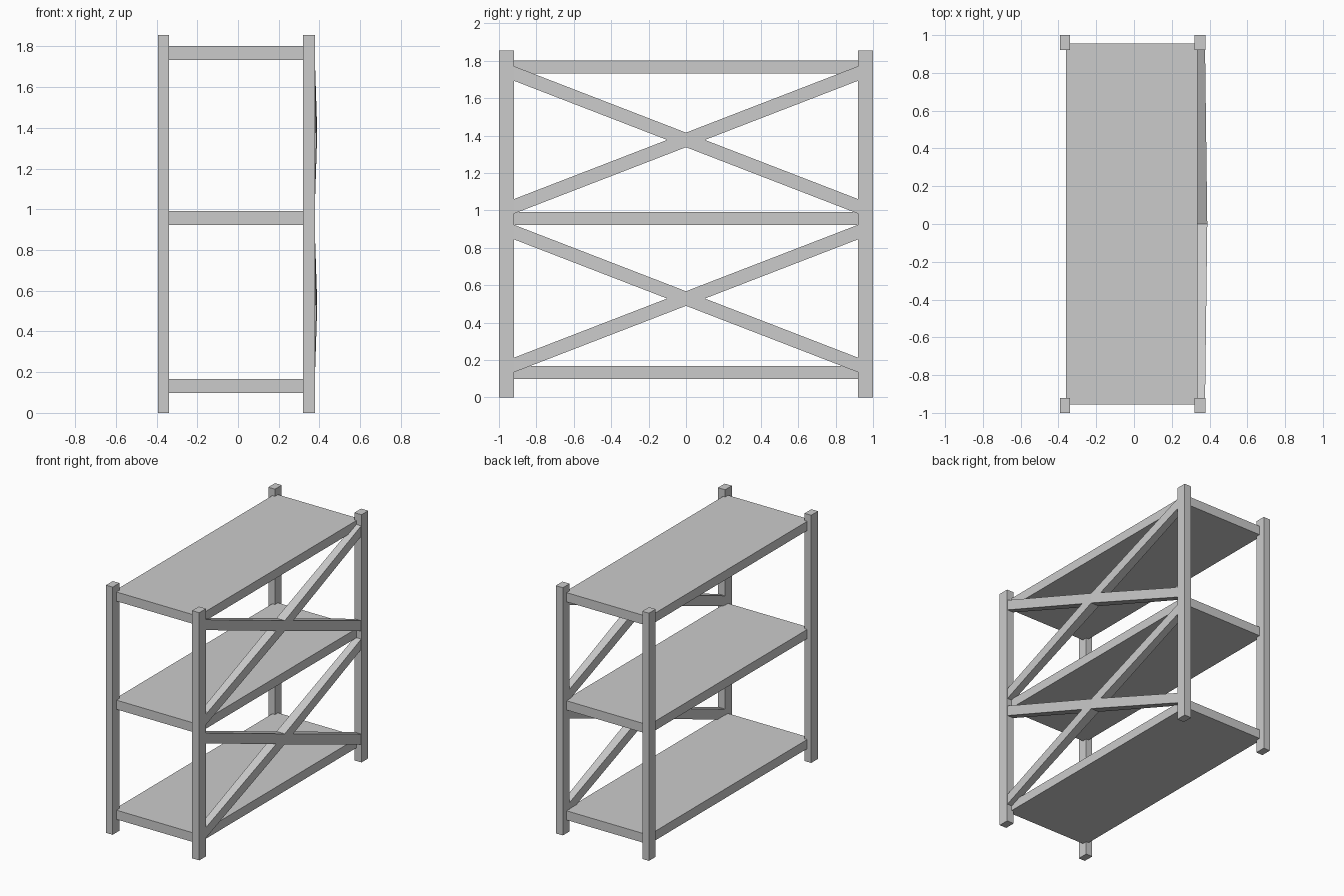
import bpy

if "Cube" in bpy.data.objects:
    bpy.data.objects.remove(bpy.data.objects["Cube"])


def add_mesh(name, verts, faces):
    me = bpy.data.meshes.new(name)
    me.from_pydata(verts, [], faces)
    me.update()
    ob = bpy.data.objects.new(name, me)
    bpy.context.collection.objects.link(ob)
    return ob


def sweep(name, rings):
    """Join a row of four-sided rings into a closed beam."""
    verts = [v for r in rings for v in r]
    n = len(rings)
    faces = [(0, 3, 2, 1), tuple(4 * (n - 1) + i for i in range(4))]
    for k in range(n - 1):
        for i in range(4):
            j = (i + 1) % 4
            faces.append((4 * k + i, 4 * k + j, 4 * k + 4 + j, 4 * k + 4 + i))
    return add_mesh(name, verts, faces)


def box(name, x0, x1, y0, y1, z0, z1):
    return sweep(name, [[(x0, y0, z), (x1, y0, z), (x1, y1, z), (x0, y1, z)]
                        for z in (z0, z1)])


# Four corner posts
for side, x0, x1 in (("left", -0.393, -0.338), ("right", 0.32, 0.379)):
    for end, y0, y1 in (("front", -1.0, -0.92), ("back", 0.92, 1.0)):
        box(f"{side}_{end}_post", x0, x1, y0, y1, 0, 1.855)

# Three shelves, let into the posts
for name, z in (("bottom", 0.098), ("middle", 0.922), ("top", 1.732)):
    box(f"{name}_shelf", -0.36, 0.337, -0.955, 0.955, z, z + 0.069)

# Crossed braces on the right side, bowed out very slightly at the middle
HALF = 0.039
for level, mid, rise in (("lower", 0.529, 0.365), ("upper", 1.377, 0.365)):
    for name, sign in (("rising", 1), ("falling", -1)):
        rings = []
        for t, x0, x1 in ((-1, 0.323, 0.376), (0, 0.319, 0.388), (1, 0.323, 0.376)):
            y, z = t * 0.945, mid + sign * t * rise
            rings.append([(x0, y, z - HALF), (x0, y, z + HALF),
                          (x1, y, z + HALF), (x1, y, z - HALF)])
        sweep(f"{level}_{name}_brace", rings)
